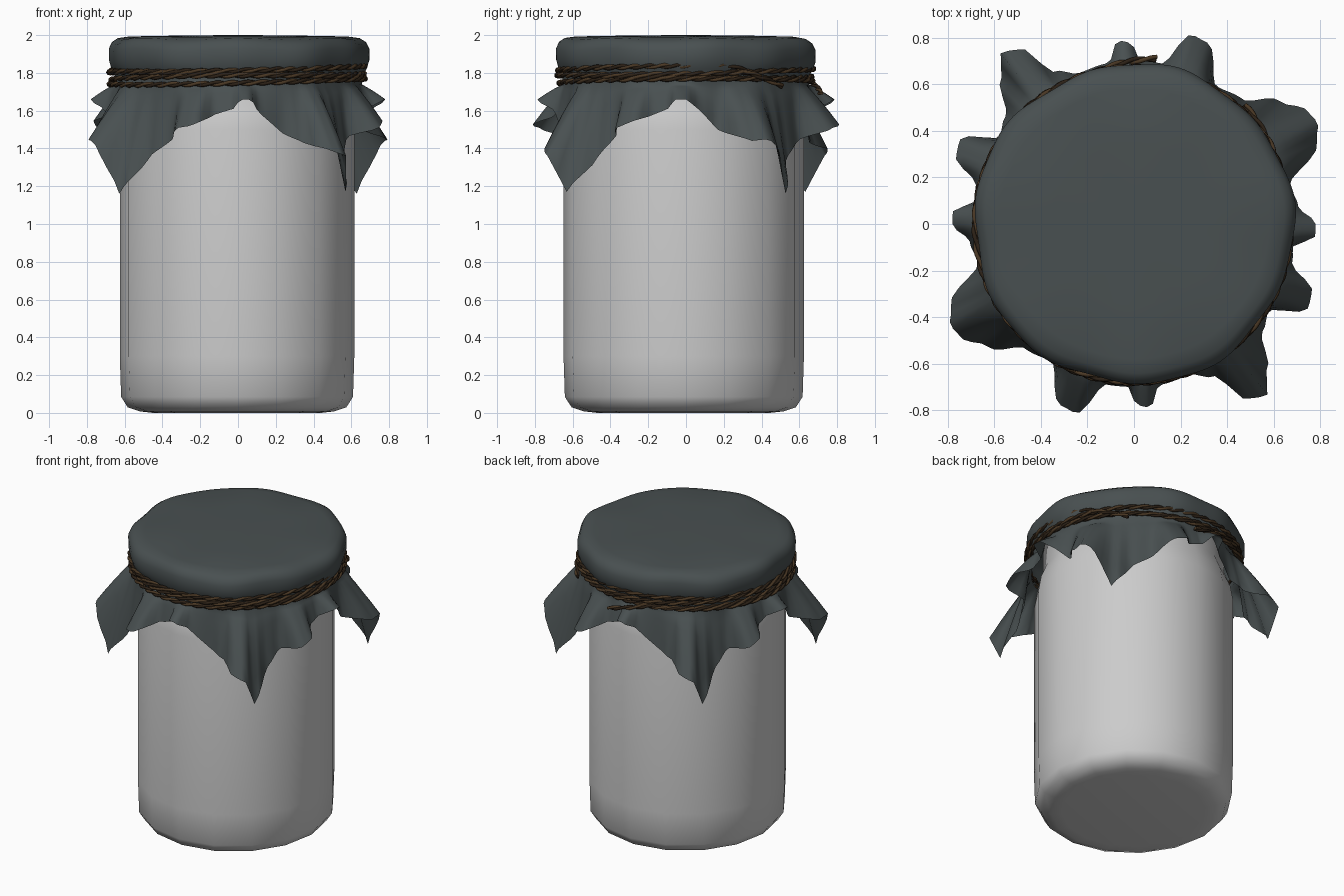
import bpy, bmesh
from math import sin, cos, pi, radians

cube = bpy.data.objects.get("Cube")
if cube:
    bpy.data.objects.remove(cube)


def material(name, rgb, rough=0.8):
    mat = bpy.data.materials.new(name)
    mat.use_nodes = True
    mat.diffuse_color = (*rgb, 1)
    shader = mat.node_tree.nodes["Principled BSDF"]
    shader.inputs["Base Color"].default_value = (*rgb, 1)
    shader.inputs["Roughness"].default_value = rough
    return mat


def ring_mesh(name, rings, mat, cap_start=False, cap_end=False):
    """Skin a list of closed rings, optionally closing either end."""
    bm = bmesh.new()
    loops = [[bm.verts.new(p) for p in ring] for ring in rings]
    count = len(loops[0])
    for low, high in zip(loops, loops[1:]):
        for i in range(count):
            j = (i + 1) % count
            bm.faces.new((low[i], low[j], high[j], high[i]))
    if cap_start:
        bm.faces.new(loops[0][::-1])
    if cap_end:
        bm.faces.new(loops[-1])
    bmesh.ops.recalc_face_normals(bm, faces=bm.faces)
    for face in bm.faces:
        face.smooth = True
    mesh = bpy.data.meshes.new(name)
    bm.to_mesh(mesh)
    bm.free()
    mesh.materials.append(mat)
    obj = bpy.data.objects.new(name, mesh)
    bpy.context.collection.objects.link(obj)
    return obj


glass = material("pale grey glass", (0.6, 0.6, 0.6), 0.4)
fabric = material("slate grey cloth", (0.066, 0.08, 0.082))
fibre = material("brown twine", (0.07, 0.04, 0.018))
dark_fibre = material("dark brown twine", (0.025, 0.015, 0.008))

# Jar: a faceted turned profile with a bevelled foot, shoulder and hidden neck
SIDES = 16
profile = [(0.45, 0.0), (0.52, 0.008), (0.585, 0.03), (0.62, 0.085), (0.627, 0.3),
           (0.627, 1.5), (0.61, 1.6), (0.57, 1.7), (0.57, 1.9)]
ring_mesh("jar", [[(r * 0.99 * cos(2 * pi * i / SIDES) - 0.005,
                    r * 1.015 * sin(2 * pi * i / SIDES) - 0.012, z)
                   for i in range(SIDES)] for r, z in profile],
          glass, cap_start=True, cap_end=True)

# Cloth hem: angle from the middle of a side, radius and height, one list per
# kind of side; each side runs up to the next one and ends beyond a corner
side_a = [(-2, .70, 1.61), (1, .78, 1.66), (5, .79, 1.66), (9, .70, 1.59),
          (20, .69, 1.48), (28, .74, 1.43), (33, .90, 1.39), (38, .93, 1.36),
          (42, .85, 1.17), (50, .72, 1.36), (57, .69, 1.46),
          (64, .83, 1.51), (69, .82, 1.54), (76, .70, 1.58)]
side_b = [(-8, .69, 1.61), (-4, .78, 1.66), (0, .78, 1.66), (6, .71, 1.60),
          (14, .69, 1.50), (24, .86, 1.44), (29, .90, 1.45), (33, .89, 1.41),
          (40, .82, 1.16), (49, .71, 1.36), (59, .69, 1.44),
          (68, .84, 1.51), (73, .85, 1.52), (80, .70, 1.58)]
hem = [(a + 90 * k, r, z) for k in range(4)
       for a, r, z in (side_b if k % 2 == 0 else side_a)]
hem.append((hem[0][0] + 360, *hem[0][1:]))


def hem_at(angle):
    if angle < hem[0][0]:
        angle += 360
    if angle > hem[-1][0]:
        angle -= 360
    for (a, r, z), (b, s, w) in zip(hem, hem[1:]):
        if a <= angle <= b:
            t = (angle - a) / (b - a)
            ease = (1 - cos(pi * t)) / 2
            return r + (s - r) * ease, z + (w - z) * t


# Cloth: stretched top, rounded rim, gathered waist, then the flared skirt
cover = [(0.06, 2.0), (0.35, 1.997), (0.58, 1.993), (0.64, 1.985), (0.67, 1.965),
         (0.686, 1.93), (0.685, 1.87), (0.672, 1.82), (0.655, 1.79), (0.65, 1.74)]
skirt = [0.12, 0.3, 0.5, 0.75, 1.0]
STEPS = 180
angles = [360 * i / STEPS for i in range(STEPS)]


def point(angle, r, z):
    a = radians(angle)
    return (r * cos(a), r * sin(a), z)


rings = []
for r, z in cover:
    ring = []
    for a in angles:
        t = radians(a)
        edge = max(0, r - 0.55) / 0.14
        wobble = edge * (0.008 * sin(5 * t + 1) + 0.006 * sin(11 * t))
        sag = edge * 0.008 * (sin(7 * t) - 1) if z > 1.85 else 0
        ring.append(point(a, r + wobble, z + sag))
    rings.append(ring)
for s in skirt:
    ring = []
    for a in angles:
        r, z = hem_at(a)
        ring.append(point(a, 0.65 + (r - 0.65) * s ** 0.85, 1.74 + (z - 1.74) * s))
    rings.append(ring)
ring_mesh("cloth_cover", rings, fabric, cap_start=True)

# Twine: two strands twisted about a path of several turns with loose ends
START, END = 82, 47 + 360 * 4
SAMPLES = 1500


def strand(name, phase, mat):
    curve = bpy.data.curves.new(name, "CURVE")
    curve.dimensions = "3D"
    curve.bevel_depth = 0.0095
    curve.bevel_resolution = 1
    curve.use_fill_caps = True
    spline = curve.splines.new("POLY")
    spline.points.add(SAMPLES - 1)
    for i, p in enumerate(spline.points):
        angle = START + (END - START) * i / (SAMPLES - 1)
        turn = (angle - START) / 360
        head = max(0, 1 - (angle - START) / 22)
        tail = max(0, 1 - (END - angle) / 26)
        z = 1.74 + 0.023 * turn + 0.012 * sin(radians(angle) + turn * 2)
        z -= 0.06 * head + 0.11 * tail
        r = 0.672 + 0.006 * sin(turn * 9) + 0.05 * head + 0.035 * tail
        twist = i * 0.42 + phase
        x, y, h = point(angle, r + 0.007 * cos(twist), z + 0.007 * sin(twist))
        p.co = (x - 0.004, y - 0.004, h, 1)
    curve.materials.append(mat)
    obj = bpy.data.objects.new(name, curve)
    bpy.context.collection.objects.link(obj)


strand("twine_strand_light", 0, fibre)
strand("twine_strand_dark", pi, dark_fibre)
